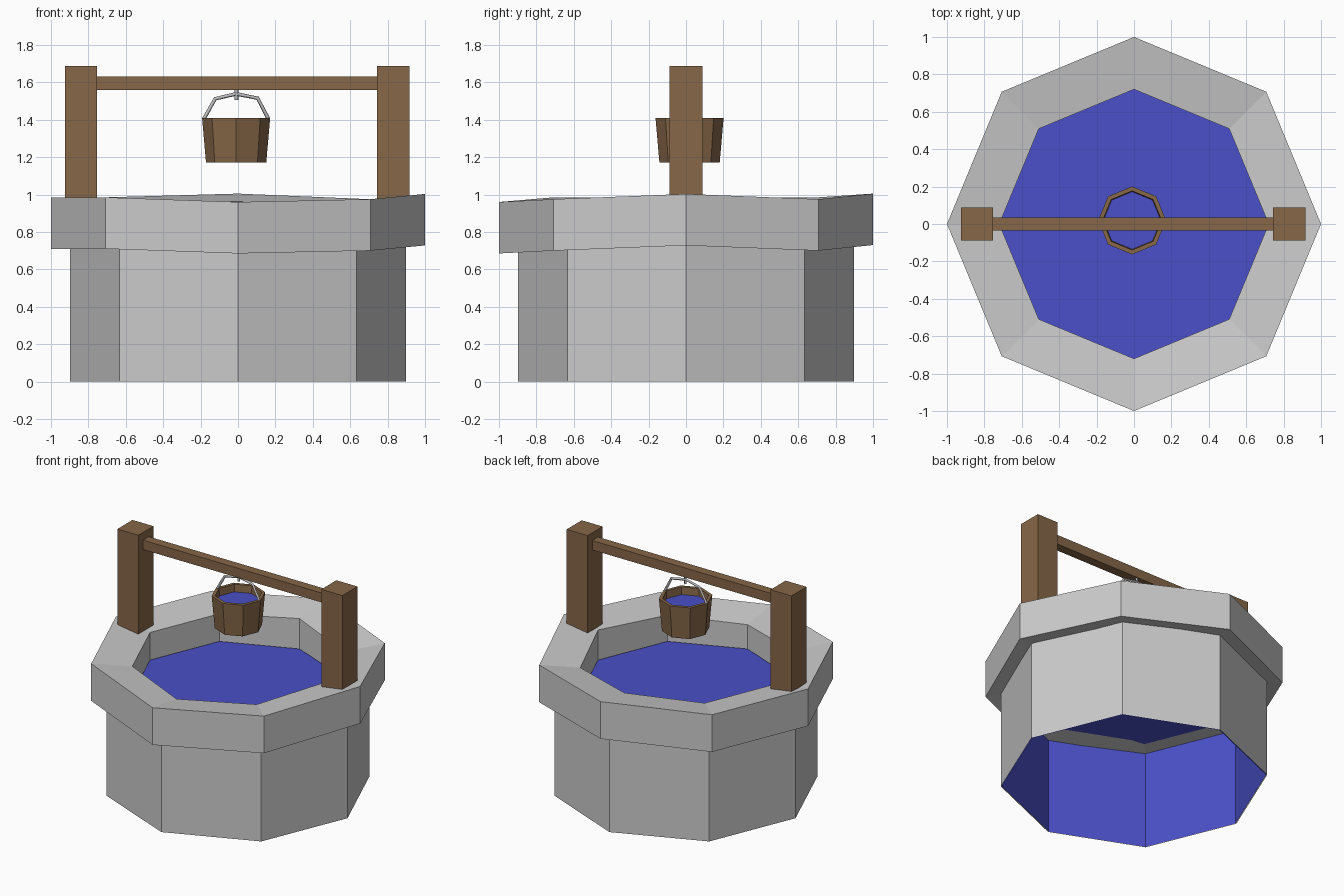
import bpy, bmesh
from math import cos, sin, pi

if "Cube" in bpy.data.objects:
    bpy.data.objects.remove(bpy.data.objects["Cube"])


def material(name, rgb):
    m = bpy.data.materials.new(name)
    m.diffuse_color = (*rgb, 1)
    m.use_nodes = True
    m.node_tree.nodes["Principled BSDF"].inputs["Base Color"].default_value = m.diffuse_color
    return m


WOOD = material("wood", (0.24, 0.135, 0.065))
WATER = material("water", (0.07, 0.08, 0.58))
METAL = material("metal", (0.5, 0.5, 0.52))


def finish(name, bm, mat=None, fix=True):
    if fix:
        bmesh.ops.recalc_face_normals(bm, faces=bm.faces)
    me = bpy.data.meshes.new(name)
    bm.to_mesh(me)
    bm.free()
    ob = bpy.data.objects.new(name, me)
    bpy.context.collection.objects.link(ob)
    if mat:
        me.materials.append(mat)
    return ob


def lathe(name, profile, mat=None, center=(0, 0), closed=False, cap_start=False, cap_end=False):
    """Eight-sided rings from (radius, z) pairs; z may be a list of eight heights."""
    bm = bmesh.new()
    rings = []
    for r, z in profile:
        zs = z if isinstance(z, list) else [z] * 8
        rings.append([bm.verts.new((center[0] + r * cos(i * pi / 4),
                                    center[1] + r * sin(i * pi / 4), zs[i])) for i in range(8)])
    pairs = list(zip(rings, rings[1:]))
    if closed:
        pairs.append((rings[-1], rings[0]))
    for a, b in pairs:
        for i in range(8):
            j = (i + 1) % 8
            bm.faces.new((a[i], a[j], b[j], b[i]))
    if cap_start:
        bm.faces.new(rings[0][::-1])
    if cap_end:
        bm.faces.new(rings[-1])
    # profiles of open shells run upward, so their normals already point outward
    return finish(name, bm, mat, fix=closed)


def box(name, lo, hi, mat):
    bm = bmesh.new()
    bmesh.ops.create_cube(bm, size=1)
    for v in bm.verts:
        v.co = [(l + h) / 2 + c * (h - l) for l, h, c in zip(lo, hi, v.co)]
    return finish(name, bm, mat)


# stone wall: thin octagonal shell, open at the bottom
lathe("well_wall", [(0.897, 0), (0.897, 0.73)])

# uneven stone rim, sloping slightly inward
top = [1.003, 0.975, 1.005, 0.985, 0.985, 0.985, 0.96, 0.975]
lathe("well_rim", [(1.0, [z - 0.275 for z in top]), (1.0, top),
                   (0.72, [z - 0.042 for z in top]), (0.72, 0.738)], closed=True)

# water body: open-bottomed cap inside the wall
lathe("well_water", [(0.89, 0), (0.89, 0.732)], WATER, cap_end=True)

# posts and crossbeam
for side, x in (("left", -0.84), ("right", 0.83)):
    box(side + "_post", (x - 0.086, -0.088, 0.955), (x + 0.086, 0.088, 1.687), WOOD)
box("crossbeam", (-0.757, -0.034, 1.56), (0.747, 0.034, 1.63), WOOD)

# bucket with inner wall, and the water in it
C = (-0.01, 0.019)
lathe("bucket", [(0.161, 1.17), (0.182, 1.41), (0.158, 1.41), (0.142, 1.2)],
      WOOD, C, cap_start=True, cap_end=True)
bm = bmesh.new()
bm.faces.new([bm.verts.new((C[0] + 0.154 * cos(i * pi / 4), C[1] + 0.154 * sin(i * pi / 4), 1.355))
              for i in range(8)])
finish("bucket_water", bm, WATER, fix=False)


# bail handle and hanging hook
def wire(name, pts, radius):
    cu = bpy.data.curves.new(name, 'CURVE')
    cu.dimensions = '3D'
    cu.bevel_depth = radius
    cu.bevel_resolution = 0
    cu.use_fill_caps = True
    sp = cu.splines.new('POLY')
    sp.points.add(len(pts) - 1)
    for p, (x, z) in zip(sp.points, pts):
        p.co = (x, C[1], z, 1)
    cu.materials.append(METAL)
    ob = bpy.data.objects.new(name, cu)
    bpy.context.collection.objects.link(ob)


wire("bucket_handle", [(-0.182, 1.405), (-0.122, 1.512), (-0.01, 1.538),
                       (0.105, 1.515), (0.162, 1.405)], 0.01)
wire("hook", [(-0.008, 1.505), (-0.008, 1.565)], 0.01)
